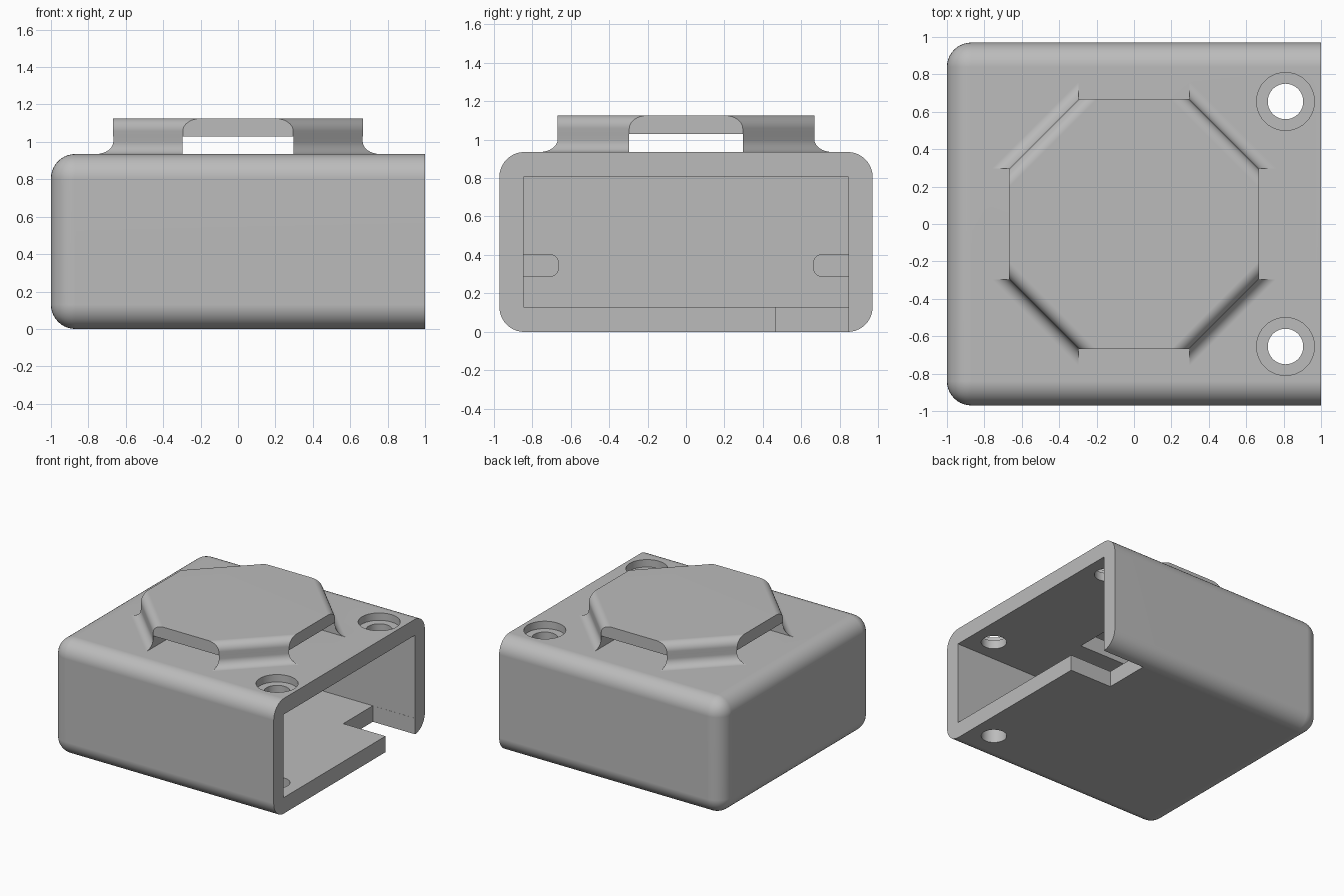
import bpy, bmesh, math
from mathutils import Matrix

if "Cube" in bpy.data.objects:
    bpy.data.objects.remove(bpy.data.objects["Cube"], do_unlink=True)

grey = bpy.data.materials.new("plain_grey")
grey.use_nodes = True
grey.diffuse_color = (0.5, 0.5, 0.5, 1)
grey.node_tree.nodes["Principled BSDF"].inputs["Base Color"].default_value = (0.5, 0.5, 0.5, 1)

W, D, H = 1.0, 0.97, 0.935      # half length, half depth, height
WALL = 0.13
SIDE, SLOT = 0.667, 0.295       # raised cover: half width, half slot width
R = 0.067                       # fillet radius


def add_object(name, bm):
    bmesh.ops.recalc_face_normals(bm, faces=bm.faces)
    mesh = bpy.data.meshes.new(name)
    bm.to_mesh(mesh)
    bm.free()
    mesh.materials.append(grey)
    ob = bpy.data.objects.new(name, mesh)
    bpy.context.collection.objects.link(ob)
    return ob


def box_bm(x0, x1, y0, y1, z0, z1):
    bm = bmesh.new()
    bmesh.ops.create_cube(bm, size=1)
    bmesh.ops.scale(bm, vec=(x1 - x0, y1 - y0, z1 - z0), verts=bm.verts)
    bmesh.ops.translate(bm, vec=((x0 + x1) / 2, (y0 + y1) / 2, (z0 + z1) / 2), verts=bm.verts)
    return bm


def box(name, *size):
    return add_object(name, box_bm(*size))


def cylinder(name, x, y, z0, z1, radius):
    bm = bmesh.new()
    bmesh.ops.create_cone(bm, cap_ends=True, segments=40, radius1=radius, radius2=radius,
                          depth=z1 - z0, matrix=Matrix.Translation((x, y, (z0 + z1) / 2)))
    return add_object(name, bm)


def combine(ob, others, operation):
    # Apply the booleans, then delete the helper objects
    for other in others:
        other.hide_render = True
        mod = ob.modifiers.new("boolean", 'BOOLEAN')
        mod.operation, mod.object, mod.solver = operation, other, 'EXACT'
    bpy.context.view_layer.update()
    graph = bpy.context.evaluated_depsgraph_get()
    mesh = bpy.data.meshes.new_from_object(ob.evaluated_get(graph))
    ob.modifiers.clear()
    ob.data = mesh
    for other in others:
        bpy.data.objects.remove(other, do_unlink=True)


# Outer case, rounded everywhere except round the open end
bm = box_bm(-W, W, -D, D, 0, H)
round_edges = [e for e in bm.edges if not all(v.co.x > 0 for v in e.verts)]
bmesh.ops.bevel(bm, geom=round_edges, offset=WALL, segments=10, profile=0.5, affect='EDGES')
# Trim the open end flat
bmesh.ops.bisect_plane(bm, geom=bm.verts[:] + bm.edges[:] + bm.faces[:],
                       plane_co=(W, 0, 0), plane_no=(1, 0, 0), clear_outer=True)
case = add_object("case", bm)

# Cavity, floor notch, ceiling window and screw holes
inner = D - WALL + 0.005
cutters = [
    box("cavity", WALL - W, W + 0.2, -inner, inner, WALL, H - WALL),
    box("floor_notch", 0.62, W + 0.2, 0.465, inner - 0.001, -0.2, WALL + 0.1),
    box("ceiling_window", -0.28, 0.28, -0.28, 0.28, 0.7, 1.2),
]
for y in (-0.655, 0.655):
    cutters.append(cylinder("screw_hole", 0.81, y, -0.2, 1.2, 0.095))
    cutters.append(cylinder("screw_recess", 0.81, y, H - 0.06, 1.2, 0.155))
combine(case, cutters, 'DIFFERENCE')

# Raised cover: octagon rings, with fillets on the diagonal sides only
diag = (SIDE + SLOT) / math.sqrt(2)
TOP = 1.125
profile = [(diag + R, H - 0.04)]
for i in range(9):
    a = math.pi / 2 * i / 8
    profile.append((diag + R * (1 - math.sin(a)), H + R * (1 - math.cos(a))))
for i in range(9):
    a = math.pi / 2 * i / 8
    profile.append((diag - R * (1 - math.cos(a)), TOP - R * (1 - math.sin(a))))

bm = bmesh.new()
rings = []
for n, z in profile:
    reach = n * math.sqrt(2)
    far = max(SIDE, reach - SLOT)
    near = reach - far
    corners = []
    for k in range(4):
        turn = Matrix.Rotation(k * math.pi / 2, 3, 'Z')
        for x, y in ((far, near), (near, far)):
            corners.append(bm.verts.new(turn @ Matrix.Translation((x, y, z)).to_translation()))
    rings.append(corners)
for low, high in zip(rings, rings[1:]):
    for i in range(8):
        j = (i + 1) % 8
        bm.faces.new((low[i], low[j], high[j], high[i]))
bm.faces.new(rings[0][::-1])
bm.faces.new(rings[-1])
cover = add_object("raised_cover", bm)

# Two crossing strap slots under the cover leave four corner legs
s = SLOT + 0.0005
combine(cover, [box("strap_slot_a", -s, s, -1, 1, 0.7, 1.03),
                box("strap_slot_b", -1, 1, -s, s, 0.7, 1.03)], 'DIFFERENCE')
combine(case, [cover], 'UNION')

# Support ribs on the inner side walls, rounded on their free edges
ribs = []
for side in (-1, 1):
    y0, y1 = sorted((side * 0.66, side * (inner + 0.03)))
    bm = box_bm(-W + 0.1, -0.3, y0, y1, 0.285, 0.405)
    free = [e for e in bm.edges if all(abs(v.co.y) < 0.7 for v in e.verts)
            and abs(e.verts[0].co.x - e.verts[1].co.x) > 0.1]
    bmesh.ops.bevel(bm, geom=free, offset=0.05, segments=6, profile=0.5, affect='EDGES')
    ribs.append(add_object("support_rib", bm))
combine(case, ribs, 'UNION')

# Smooth rounded edges, keep flats crisp
bpy.ops.object.select_all(action='DESELECT')
case.select_set(True)
bpy.context.view_layer.objects.active = case
bpy.ops.object.shade_smooth_by_angle(angle=math.radians(30))
weighted = case.modifiers.new("weighted_normals", 'WEIGHTED_NORMAL')
weighted.keep_sharp = True
